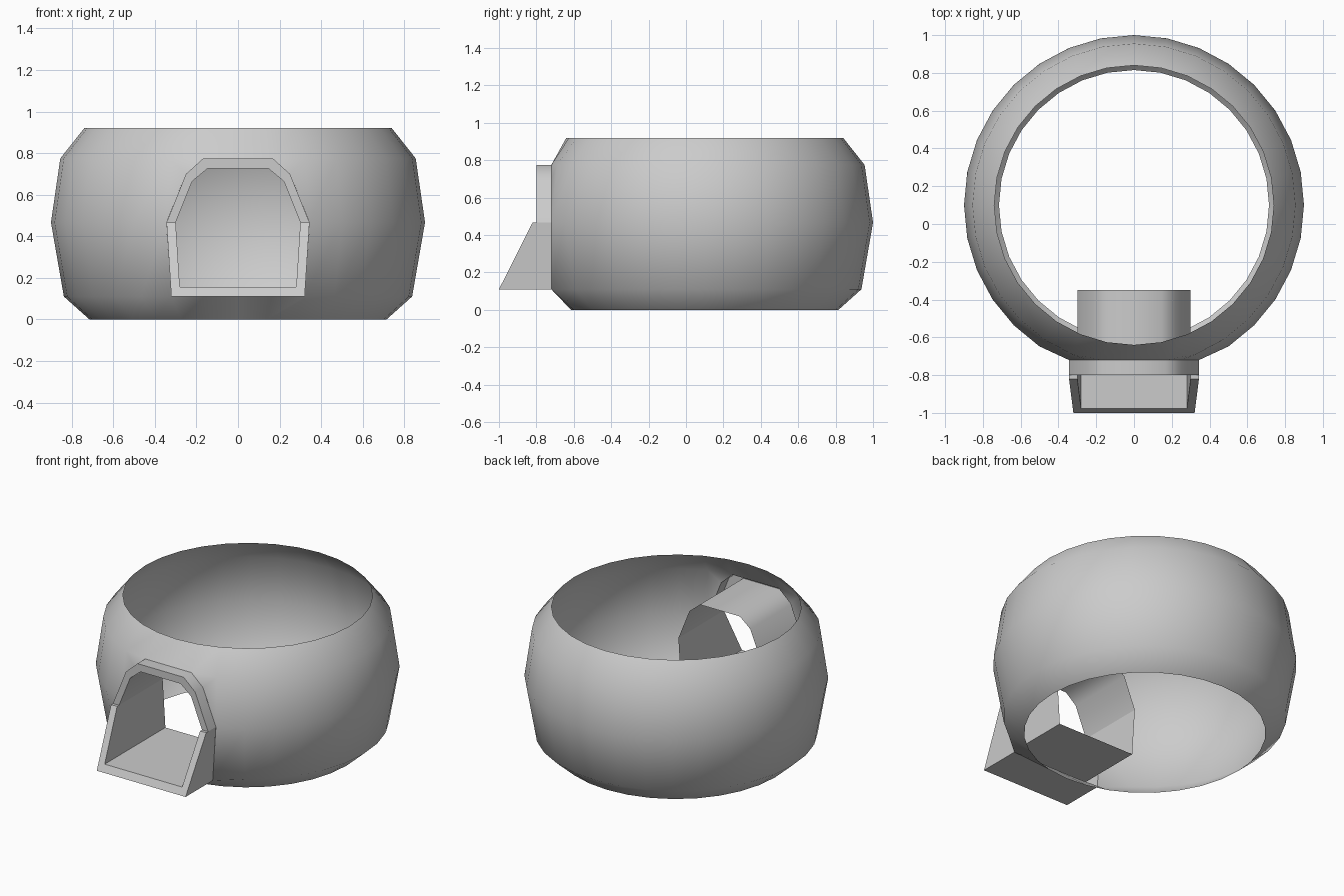
import bpy, bmesh
from math import sin, cos, tau, radians

if "Cube" in bpy.data.objects:
    bpy.data.objects.remove(bpy.data.objects["Cube"])

CY, SEG, FRONT = 0.1, 32, -0.72


def make_object(bm, name, angle):
    bmesh.ops.recalc_face_normals(bm, faces=bm.faces)
    mesh = bpy.data.meshes.new(name)
    bm.to_mesh(mesh)
    bm.free()
    ob = bpy.data.objects.new(name, mesh)
    bpy.context.collection.objects.link(ob)
    bpy.ops.object.select_all(action='DESELECT')
    bpy.context.view_layer.objects.active = ob
    ob.select_set(True)
    bpy.ops.object.shade_smooth_by_angle(angle=radians(angle))
    return ob


# Barrel wall: open shell of 32 sides, with a flattened doorway at the front
profile = [(0.715, 0), (0.838, 0.11), (0.9, 0.467), (0.855, 0.775), (0.74, 0.92)]
bm = bmesh.new()
rings = [[bm.verts.new((r * sin(tau * i / SEG), CY - r * cos(tau * i / SEG), z))
          for i in range(SEG)] for r, z in profile]
for level, reach in ((1, 2), (2, 2), (3, 1)):
    for i in range(-reach, reach + 1):
        rings[level][i].co.y = FRONT
for k in range(4):
    for i in range(-2, SEG - 2):
        if k in (1, 2) and i < 2:
            continue
        j = (i + 1) % SEG
        bm.faces.new((rings[k][i], rings[k][j], rings[k + 1][j], rings[k + 1][i]))
# Corner pieces above the doorway shoulders
for s in (-1, 1):
    shoulder = bm.verts.new((s * 0.25, FRONT, 0.70))
    a, b, c = rings[3][s], rings[3][2 * s], rings[2][2 * s]
    bm.faces.new((a, b, shoulder))
    bm.faces.new((b, c, shoulder))
loose = [v for v in bm.verts if not v.link_faces]
bmesh.ops.delete(bm, geom=loose, context='VERTS')
make_object(bm, "barrel_wall", 60)

# Doorway: outer collar, front rim with projecting sill, inner tunnel
outer = [(0.321, 0.11), (0.344, 0.467), (0.344, 0.467), (0.25, 0.70), (0.167, 0.775)]
inner = [(0.28, 0.155), (0.30, 0.467), (0.30, 0.467), (0.22, 0.665), (0.145, 0.727)]
rim_outer = [-1.0, -0.82, -0.8, -0.8, -0.8]
rim_inner = [-0.977, -0.82, -0.8, -0.8, -0.8]
bm = bmesh.new()


def arch(half, depth):
    right = [(x, y, z) for (x, z), y in zip(half, depth)]
    left = [(-x, y, z) for x, y, z in reversed(right)]
    return [bm.verts.new(p) for p in right + left]


loops = [arch(outer, [FRONT] * 5), arch(outer, rim_outer),
         arch(inner, rim_inner), arch(inner, [-0.35] * 5)]
for p, q in zip(loops, loops[1:]):
    for i in range(len(p)):
        j = (i + 1) % len(p)
        bm.faces.new((p[i], p[j], q[j], q[i]))
bmesh.ops.remove_doubles(bm, verts=bm.verts, dist=1e-4)
flat = [f for f in bm.faces if f.calc_area() < 1e-6]
bmesh.ops.delete(bm, geom=flat, context='FACES')
make_object(bm, "doorway_tunnel", 45)
